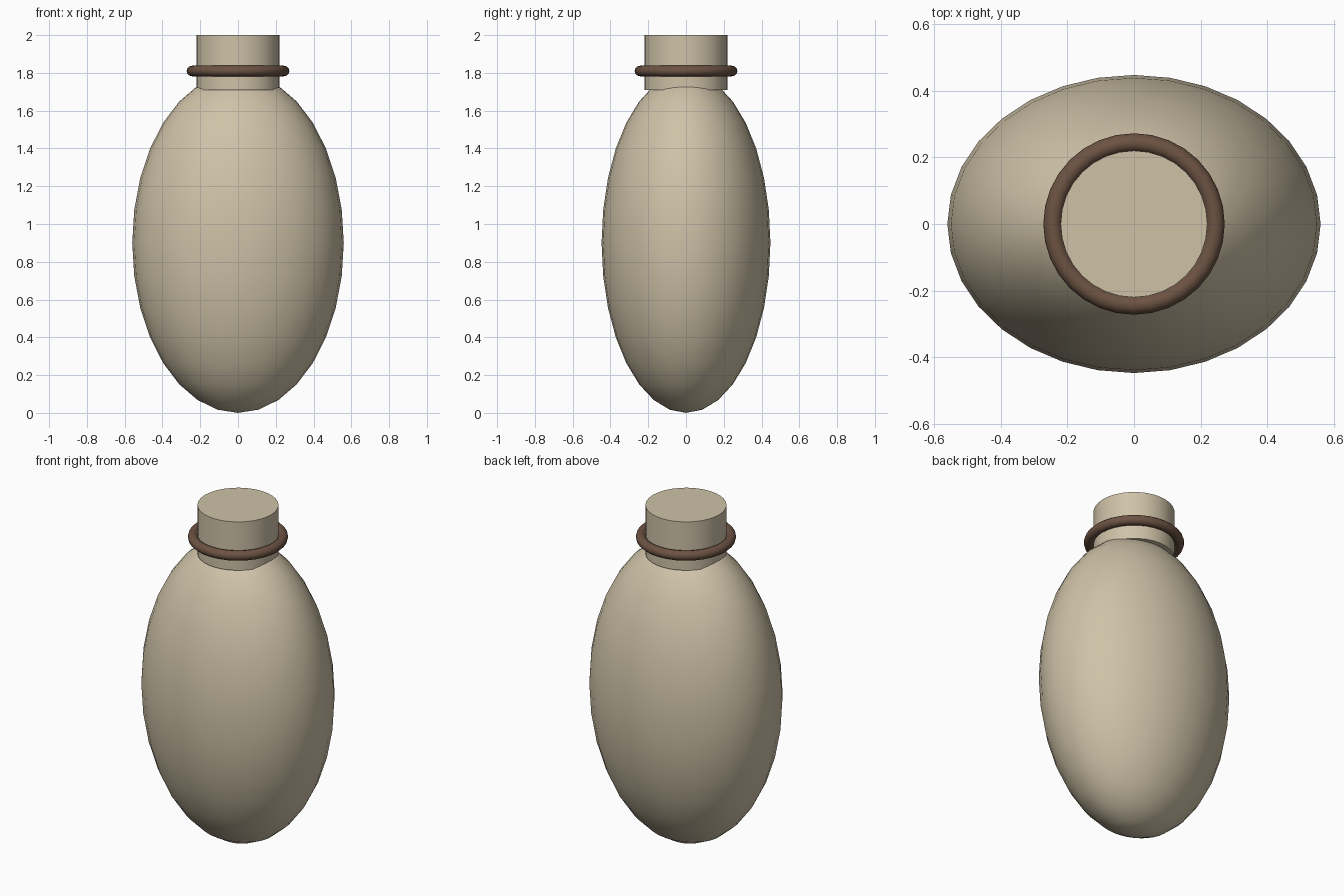
import bpy
import math

cube = bpy.data.objects.get("Cube")
if cube:
    bpy.data.objects.remove(cube, do_unlink=True)


def material(name, rgb):
    mat = bpy.data.materials.new(name)
    mat.use_nodes = True
    colour = (*rgb, 1.0)
    mat.diffuse_color = colour
    bsdf = next(n for n in mat.node_tree.nodes if n.type == "BSDF_PRINCIPLED")
    bsdf.inputs["Base Color"].default_value = colour
    return mat


def finish(name, mat):
    """Name, colour and smooth the active object, keeping hard rims crisp."""
    obj = bpy.context.object
    obj.name = obj.data.name = name
    obj.data.materials.append(mat)
    bpy.ops.object.transform_apply(location=False, rotation=False, scale=True)
    bpy.ops.object.shade_smooth_by_angle(angle=math.radians(40))
    return obj


hide = material("pale tan hide", (0.62, 0.54, 0.39))
cord = material("brown cord", (0.15, 0.085, 0.055))

# Flattened egg-shaped flask body
bpy.ops.mesh.primitive_uv_sphere_add(segments=32, ring_count=16, radius=1, location=(0, 0, 0.9))
bpy.context.object.scale = (0.56, 0.447, 0.9)
finish("flask_body", hide)

# Closed round neck
neck_bottom, neck_top = 1.71, 2.0
bpy.ops.mesh.primitive_cylinder_add(
    vertices=32, radius=0.22, depth=neck_top - neck_bottom,
    location=(0, 0, (neck_top + neck_bottom) / 2))
finish("flask_neck", hide)

# Cord ring tied around the neck
bpy.ops.mesh.primitive_torus_add(
    major_segments=32, minor_segments=12, major_radius=0.244,
    minor_radius=0.028, location=(0, 0, 1.81))
finish("neck_cord", cord)
